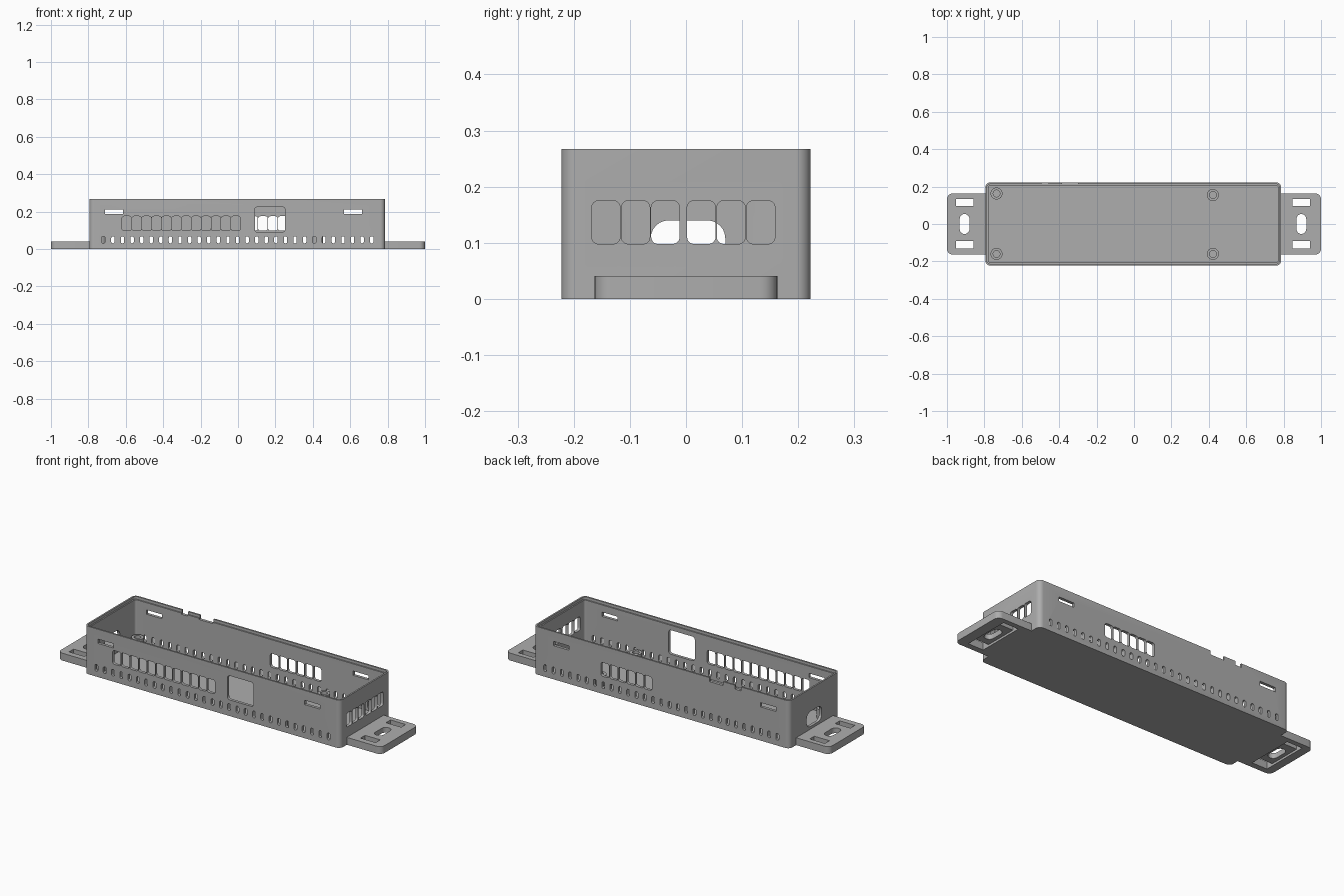
import bpy, bmesh, math
from mathutils import Vector

if "Cube" in bpy.data.objects:
    bpy.data.objects.remove(bpy.data.objects["Cube"])

grey = bpy.data.materials.new("matte grey")
grey.diffuse_color = (0.42, 0.42, 0.42, 1)
grey.use_nodes = True
grey.node_tree.nodes["Principled BSDF"].inputs["Base Color"].default_value = grey.diffuse_color


def rounded(u0, u1, v0, v1, radii, seg=6):
    """Outline of a rectangle; radii start at the low corner, counter-clockwise."""
    if not isinstance(radii, (list, tuple)):
        radii = [radii] * 4
    corners = [(u0, v0, 1, 1), (u1, v0, -1, 1), (u1, v1, -1, -1), (u0, v1, 1, -1)]
    pts = []
    for i, ((u, v, su, sv), r) in enumerate(zip(corners, radii)):
        if r == 0:
            pts.append((u, v))
            continue
        for k in range(seg + 1):
            a = math.pi + (i + k / seg) * math.pi / 2
            pts.append((u + su * r + r * math.cos(a), v + sv * r + r * math.sin(a)))
    return pts


def circle(u, v, r, n=32):
    return [(u + r * math.cos(2 * math.pi * k / n), v + r * math.sin(2 * math.pi * k / n))
            for k in range(n)]


def prism(bm, outline, axis, lo, hi):
    """Extrude an outline from lo to hi along the given axis."""
    place = {"x": lambda u, v, w: (w, u, v),
             "y": lambda u, v, w: (u, w, v),
             "z": lambda u, v, w: (u, v, w)}[axis]
    a = [bm.verts.new(place(u, v, lo)) for u, v in outline]
    b = [bm.verts.new(place(u, v, hi)) for u, v in outline]
    n = len(a)
    faces = [bm.faces.new(a[::-1]), bm.faces.new(b)]
    faces += [bm.faces.new((a[i], a[(i + 1) % n], b[(i + 1) % n], b[i])) for i in range(n)]
    bmesh.ops.recalc_face_normals(bm, faces=faces)


def make(name, shapes):
    bm = bmesh.new()
    for s in shapes:
        prism(bm, *s)
    mesh = bpy.data.meshes.new(name)
    bm.to_mesh(mesh)
    bm.free()
    mesh.materials.append(grey)
    ob = bpy.data.objects.new(name, mesh)
    bpy.context.collection.objects.link(ob)
    return ob


def activate(ob):
    bpy.ops.object.select_all(action='DESELECT')
    ob.select_set(True)
    bpy.context.view_layer.objects.active = ob


def cut(ob, shapes):
    cutter = make("cutter", shapes)
    cutter.hide_render = True
    mod = ob.modifiers.new("cut", 'BOOLEAN')
    mod.operation, mod.solver, mod.object = 'DIFFERENCE', 'EXACT', cutter
    activate(ob)
    bpy.ops.object.modifier_apply(modifier=mod.name)
    bpy.data.objects.remove(cutter)


def smooth(ob):
    activate(ob)
    bpy.ops.object.shade_smooth_by_angle(angle=math.radians(30))


X0, X1, Y, TOP = -0.795, 0.787, 0.222, 0.267
WALL, FLOOR = 0.016, 0.016
FRONT, BACK = ("y", -Y - 0.02, -Y + 0.03), ("y", Y - 0.03, Y + 0.02)
LEFT, RIGHT = ("x", X0 - 0.02, X0 + 0.03), ("x", X1 - 0.03, X1 + 0.02)

# Open tray with a thinner lip round the rim
case = make("case", [(rounded(X0, X1, -Y, Y, 0.026), "z", 0, TOP)])
cut(case, [(rounded(X0 + WALL, X1 - WALL, -Y + WALL, Y - WALL, 0.012), "z", FLOOR, TOP + 0.1)])
cut(case, [(rounded(X0 + 0.009, X1 - 0.009, -Y + 0.009, Y - 0.009, 0.017), "z", TOP - 0.015, TOP + 0.1)])

holes = []
# Vents along the bottom and clip slots near the rim, on both long walls
for wall in (FRONT, BACK):
    for i in range(29):
        x = -0.72 + i * 0.05125
        holes.append((rounded(x - 0.009, x + 0.009, 0.03, 0.068, 0.0088), *wall))
    for x in (-0.663, 0.615):
        holes.append((rounded(x - 0.048, x + 0.048, 0.188, 0.212, 0), *wall))


def window_row(start, count, wall):
    for i in range(count):
        u = start + i * 0.053
        holes.append((rounded(u, u + 0.0505, 0.098, 0.175, 0.012), *wall))


# Window rows
window_row(-0.62, 12, FRONT)
window_row(0.055, 6, BACK)
window_row(-0.168, 3, RIGHT)
window_row(0.002, 3, RIGHT)
# Square front opening and rounded cable opening on the left end
holes.append((rounded(0.09, 0.252, 0.09, 0.225, 0.015), *FRONT))
holes.append((rounded(-0.063, 0.07, 0.056, 0.14, 0.032), *LEFT))
# Notches in the back rim
for a, b in ((-0.495, -0.457), (-0.385, -0.3)):
    holes.append((rounded(a, b, TOP - 0.022, TOP + 0.05, 0), *BACK))
cut(case, holes)
smooth(case)

# Board standoffs with blind holes
for x, y in ((-0.735, 0.163), (-0.735, -0.16), (0.422, 0.155), (0.422, -0.16)):
    post = make("standoff", [(circle(x, y, 0.032), "z", FLOOR, 0.07)])
    cut(post, [(circle(x, y, 0.018), "z", FLOOR + 0.01, 0.1)])
    smooth(post)

# Mounting tabs with a screw slot, two strap slots and a strap channel below
for side, inner in ((-1, X0), (1, X1)):
    radii = [0.03, 0, 0, 0.03] if side < 0 else [0, 0.03, 0.03, 0]
    lo, hi = min(inner, side), max(inner, side)
    tab = make("mounting_tab", [(rounded(lo, hi, -0.163, 0.163, radii), "z", 0, 0.041)])
    c = -0.906 if side < 0 else 0.895
    cut(tab, [(rounded(c - 0.026, c + 0.026, -0.053, 0.053, 0.0255), "z", -0.1, 0.1)]
        + [(rounded(c - 0.047, c + 0.047, y - 0.02, y + 0.02, 0), "z", -0.1, 0.1)
           for y in (-0.11, 0.115)])
    cut(tab, [(rounded(c - 0.047, c + 0.047, -0.13, 0.135, 0), "z", -0.1, 0.012)])
    smooth(tab)
